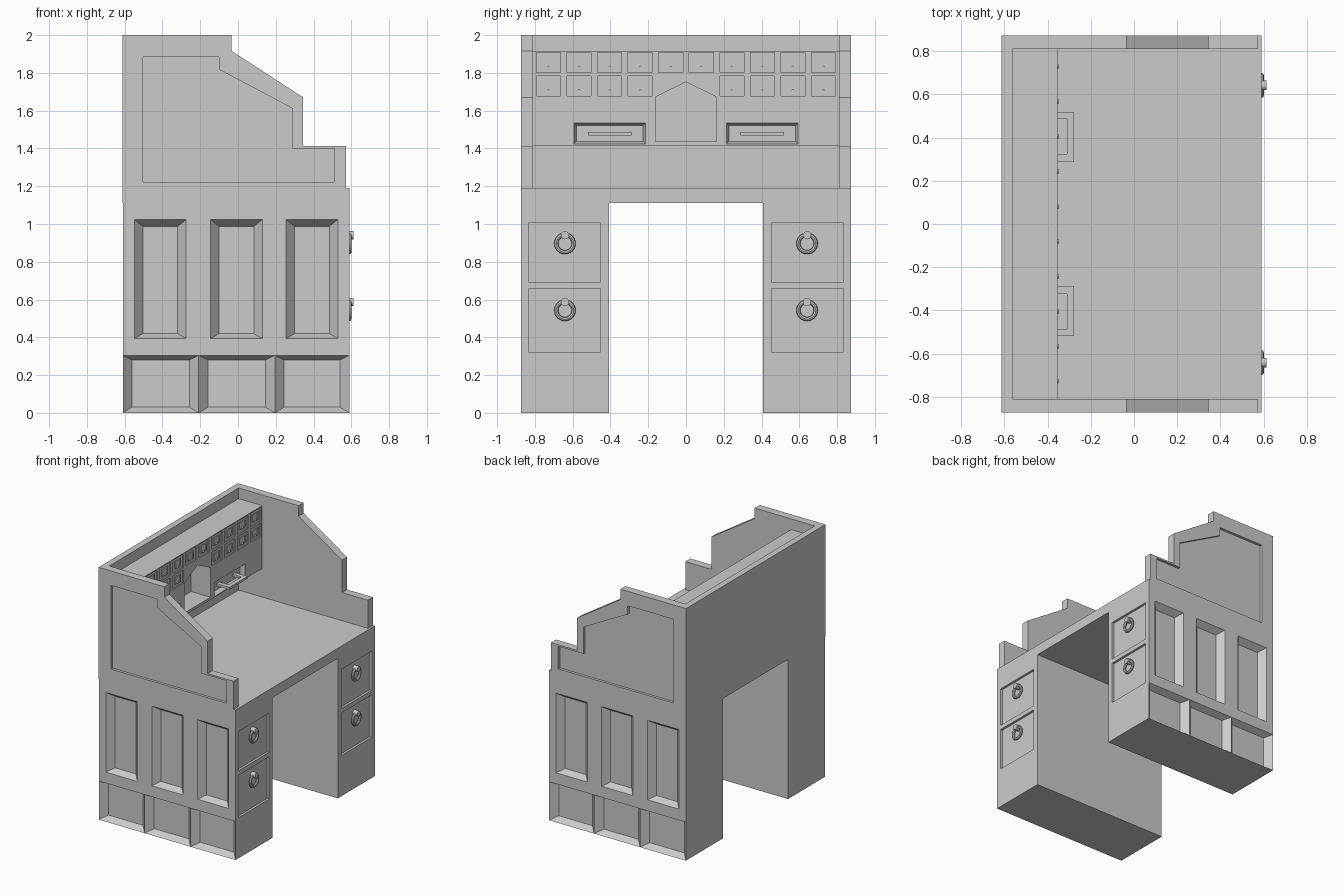
import bpy, bmesh, math
from mathutils import Vector

if "Cube" in bpy.data.objects:
    bpy.data.objects.remove(bpy.data.objects["Cube"])


def loft(bm, rings, cap_start=True, cap_end=True):
    """Skin a list of matching 3D rings."""
    vs = [[bm.verts.new(p) for p in r] for r in rings]
    n = len(vs[0])
    for a, b in zip(vs, vs[1:]):
        for i in range(n):
            j = (i + 1) % n
            bm.faces.new((a[i], a[j], b[j], b[i]))
    if cap_start:
        bm.faces.new(vs[0][::-1])
    if cap_end:
        bm.faces.new(vs[-1])


def box(bm, x0, x1, y0, y1, z0, z1):
    loft(bm, [[(x, y0, z0), (x, y1, z0), (x, y1, z1), (x, y0, z1)] for x in (x0, x1)])


def at_x(poly, x):
    return [(x, y, z) for y, z in poly]


def at_y(poly, y):
    return [(x, y, z) for x, z in poly]


def rect(a0, a1, b0, b1):
    return [(a0, b0), (a1, b0), (a1, b1), (a0, b1)]


def finish(name, bm):
    bmesh.ops.recalc_face_normals(bm, faces=bm.faces[:])
    me = bpy.data.meshes.new(name)
    bm.to_mesh(me)
    bm.free()
    ob = bpy.data.objects.new(name, me)
    bpy.context.collection.objects.link(ob)
    return ob


def mirror_y(ob):
    m = ob.modifiers.new("mirror", "MIRROR")
    m.use_axis = (False, True, False)
    m.use_mirror_merge = False


def cut(ob, cutter):
    m = ob.modifiers.new("cut", "BOOLEAN")
    m.operation, m.solver, m.object = "DIFFERENCE", "EXACT", cutter
    bpy.context.view_layer.objects.active = ob
    bpy.ops.object.modifier_apply(modifier="cut")
    bpy.data.objects.remove(cutter)


W = 0.873
BACK, FRONT = -0.61, 0.59

# Pedestals: box split into six side cells, each replaced by a bevelled recess
bm = bmesh.new()
box(bm, BACK, FRONT, 0.408, W, 0, 1.11)
bmesh.ops.recalc_face_normals(bm, faces=bm.faces[:])
for co, no in (((0, 0, 0.305), (0, 0, 1)), ((-0.208, 0, 0), (1, 0, 0)), ((0.195, 0, 0), (1, 0, 0))):
    bmesh.ops.bisect_plane(bm, geom=bm.verts[:] + bm.edges[:] + bm.faces[:], plane_co=co, plane_no=no)
side = [f for f in bm.faces if f.normal.y > 0.9]
cells = []
for f in side:
    xs = [v.co.x for v in f.verts]
    zs = [v.co.z for v in f.verts]
    cells.append((min(xs), max(xs), min(zs), max(zs)))
bmesh.ops.delete(bm, geom=side, context="FACES_ONLY")
for x0, x1, z0, z1 in cells:
    if z0 < 0.1:
        rings = [at_y(rect(x0, x1, z0, z1), W),
                 at_y(rect(x0 + 0.049, x1 - 0.05, z0 + 0.03, z1 - 0.025), W - 0.05)]
    else:
        c = min((-0.411, -0.008, 0.392), key=lambda v: abs(v - (x0 + x1) / 2))
        rings = [at_y(rect(x0, x1, z0, z1), W),
                 at_y(rect(c - 0.137, c + 0.137, 0.393, 1.024), W),
                 at_y(rect(c - 0.092, c + 0.092, 0.42, 0.988), W - 0.05)]
    loft(bm, rings, cap_start=False)
bmesh.ops.remove_doubles(bm, verts=bm.verts[:], dist=0.0002)
pedestal = finish("pedestals", bm)

# Sunken drawer fronts in the pedestals
bm = bmesh.new()
for z0, z1 in ((0.322, 0.658), (0.694, 1.005)):
    box(bm, FRONT - 0.018, 0.7, 0.452, 0.834, z0, z1)
cut(pedestal, finish("drawer_cutter", bm))
mirror_y(pedestal)

# Ring pulls
for i, z in enumerate((0.543, 0.897)):
    bpy.ops.mesh.primitive_torus_add(location=(0.59, 0.641, z), rotation=(0, math.pi / 2, 0),
                                     major_radius=0.046, minor_radius=0.011,
                                     major_segments=24, minor_segments=8)
    ring = bpy.context.object
    ring.name = f"pull_ring_{i}"
    bpy.ops.mesh.primitive_cylinder_add(vertices=16, radius=0.022, depth=0.044,
                                        location=(0.59, 0.641, z + 0.044), rotation=(0, math.pi / 2, 0))
    peg = bpy.context.object
    peg.name = f"pull_peg_{i}"
    for ob in (ring, peg):
        bpy.ops.object.select_all(action="DESELECT")
        ob.select_set(True)
        bpy.context.view_layer.objects.active = ob
        bpy.ops.object.transform_apply(location=False, rotation=True, scale=True)
        bpy.ops.object.transform_apply(location=True, rotation=False, scale=False)
        bpy.ops.object.shade_smooth_by_angle()
        mirror_y(ob)

# Desktop and back panel
bm = bmesh.new()
box(bm, -0.612, FRONT, -W, W, 1.11, 1.19)
finish("desktop", bm)
bm = bmesh.new()
box(bm, -0.612, -0.562, -0.81, 0.81, 1.19, 2)
finish("back_panel", bm)

# Stepped side panels with sunken centre
outer = [(-0.612, 1.19), (0.573, 1.19), (0.573, 1.413), (0.345, 1.413),
         (0.345, 1.67), (-0.035, 1.917), (-0.035, 2), (-0.612, 2)]
inner = [(-0.503, 1.222), (0.51, 1.222), (0.51, 1.4), (0.288, 1.4),
         (0.288, 1.612), (-0.1, 1.818), (-0.1, 1.885), (-0.503, 1.885)]
bm = bmesh.new()
loft(bm, [at_y(outer, 0.81), at_y(outer, W), at_y(inner, W), at_y(inner, W - 0.02)])
mirror_y(finish("side_panels", bm))

# Raised cabinet with pigeonhole drawers, arched niche and two wide drawers
CF = -0.355
bm = bmesh.new()
box(bm, -0.562, CF, -0.81, 0.81, 1.416, 1.915)
cabinet = finish("cabinet", bm)
small = [((i - 4.5) * 0.1618, z) for z in (1.854, 1.73) for i in range(10)
         if z > 1.8 or not 4 <= i <= 5]
small = [(y, z) for y, z in small if z > 1.8 or abs(y) > 0.2]
bm = bmesh.new()
for y, z in small:
    box(bm, CF - 0.008, CF + 0.05, y - 0.064, y + 0.064, z - 0.053, z + 0.053)
niche = [(-0.162, 1.436), (0.162, 1.436), (0.162, 1.672), (0, 1.752), (-0.162, 1.672)]
loft(bm, [at_x(niche, CF - 0.17), at_x(niche, CF + 0.05)])
for s in (-1, 1):
    c = s * 0.404
    big = rect(c - 0.19, c + 0.19, 1.424, 1.534)
    lit = rect(c - 0.177, c + 0.177, 1.437, 1.521)
    loft(bm, [at_x(lit, CF - 0.035), at_x(big, CF), at_x(big, CF + 0.05)])
bmesh.ops.recalc_face_normals(bm, faces=bm.faces[:])
cut(cabinet, finish("cabinet_cutter", bm))

# Label holders with a small pull lip
bm = bmesh.new()
for y, z in small:
    a = rect(y - 0.037, y + 0.037, z - 0.03, z + 0.03)
    b = rect(y - 0.028, y + 0.028, z - 0.021, z + 0.021)
    loft(bm, [at_x(a, CF - 0.009), at_x(a, CF - 0.001), at_x(b, CF - 0.001), at_x(b, CF - 0.006)])
    lip = [(y - 0.011, z - 0.026), (y + 0.011, z - 0.026), (y, z - 0.015)]
    loft(bm, [at_x(lip, CF - 0.007), at_x(lip, CF + 0.006)])
finish("label_holders", bm)

# Wide drawer bracket handles
u = [(-0.395, 0.288), (-0.278, 0.288), (-0.278, 0.519), (-0.395, 0.519),
     (-0.395, 0.485), (-0.311, 0.485), (-0.311, 0.324), (-0.395, 0.324)]
bm = bmesh.new()
loft(bm, [[(x, y, z) for x, y in u] for z in (1.468, 1.486)])
mirror_y(finish("bracket_handles", bm))
